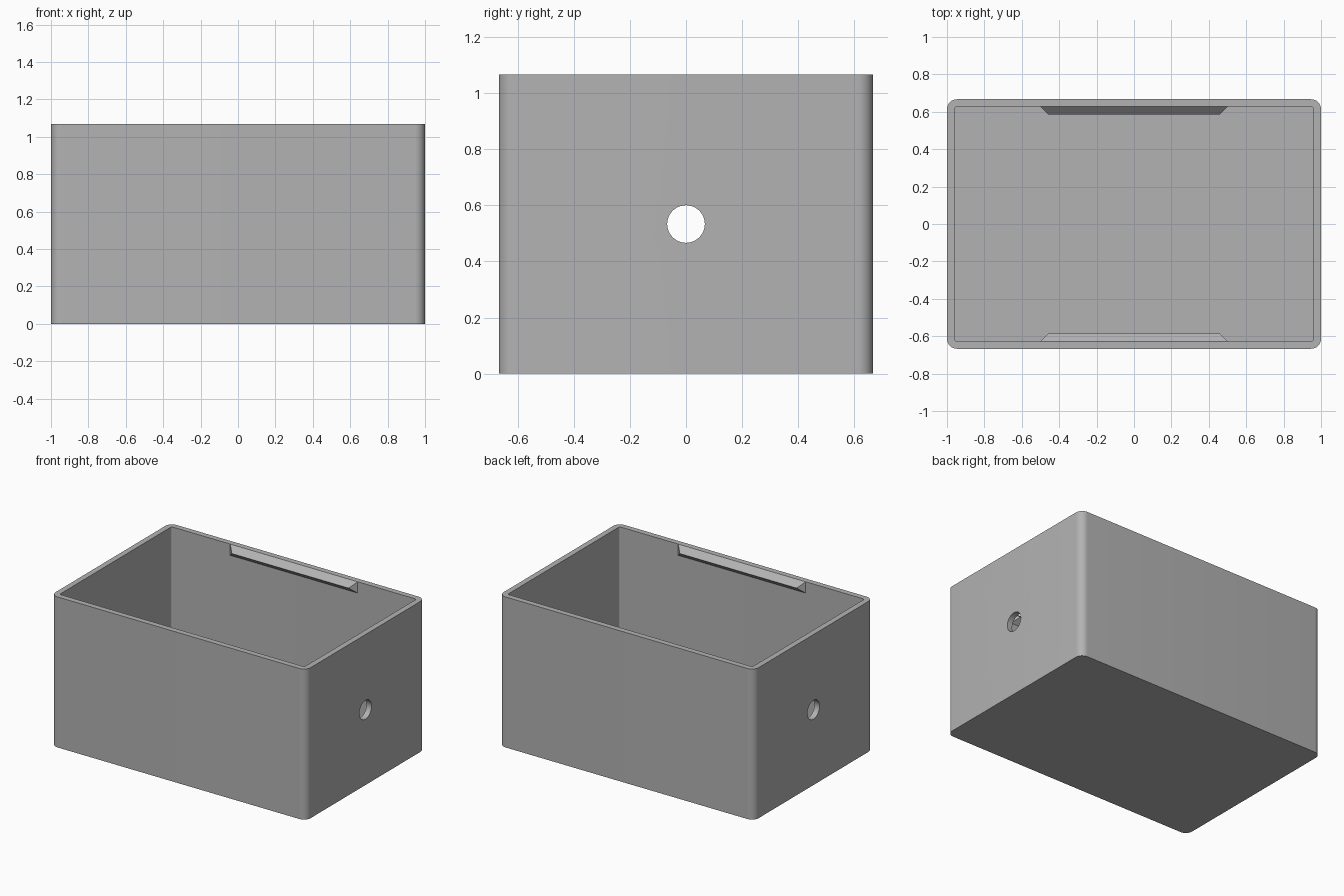
import bpy, bmesh
from math import pi, sin, cos, radians

if "Cube" in bpy.data.objects:
    bpy.data.objects.remove(bpy.data.objects["Cube"], do_unlink=True)

HX, HY, H = 1.0, 0.667, 1.067   # half width, half depth, height
WALL, RADIUS = 0.04, 0.053
HOLE_R = 0.067

grey = bpy.data.materials.new("plain grey")
grey.use_nodes = True
color = (0.45, 0.45, 0.45, 1)
grey.diffuse_color = color
grey.node_tree.nodes["Principled BSDF"].inputs["Base Color"].default_value = color


def make_object(name, bm):
    bmesh.ops.recalc_face_normals(bm, faces=bm.faces)
    mesh = bpy.data.meshes.new(name)
    bm.to_mesh(mesh)
    bm.free()
    mesh.materials.append(grey)
    obj = bpy.data.objects.new(name, mesh)
    bpy.context.collection.objects.link(obj)
    return obj


def rounded_loop(bm, inset, z, steps=10):
    """Ring of vertices around a rounded rectangle."""
    r = RADIUS - inset
    verts = []
    for corner, (sx, sy) in enumerate([(1, 1), (-1, 1), (-1, -1), (1, -1)]):
        for i in range(steps + 1):
            a = (corner + i / steps) * pi / 2
            verts.append(bm.verts.new((sx * (HX - RADIUS) + r * cos(a),
                                       sy * (HY - RADIUS) + r * sin(a), z)))
    return verts


# Open box: outer wall, rim, inner wall and floor
bm = bmesh.new()
rings = [rounded_loop(bm, 0, 0), rounded_loop(bm, 0, H),
         rounded_loop(bm, WALL, H), rounded_loop(bm, WALL, WALL)]
for a, b in zip(rings, rings[1:]):
    for i in range(len(a)):
        j = (i + 1) % len(a)
        bm.faces.new((a[i], a[j], b[j], b[i]))
bm.faces.new(rings[0])
bm.faces.new(rings[-1])
box = make_object("box_body", bm)

# Round cable hole through both end walls
bpy.ops.mesh.primitive_cylinder_add(vertices=48, radius=HOLE_R, depth=3,
                                    location=(0, 0, H / 2), rotation=(0, pi / 2, 0))
cutter = bpy.context.object
cutter.name = "hole_cutter"
cutter.hide_render = True
cutter.data.materials.append(grey)
bpy.ops.object.select_all(action='DESELECT')
box.select_set(True)
bpy.context.view_layer.objects.active = box
cut = box.modifiers.new("holes", 'BOOLEAN')
cut.operation = 'DIFFERENCE'
cut.solver = 'EXACT'
cut.object = cutter
bpy.ops.object.modifier_apply(modifier=cut.name)
bpy.data.objects.remove(cutter, do_unlink=True)
bpy.ops.object.shade_smooth_by_angle(angle=radians(30))

# Snap ridges with tapered ends inside the front and back walls
for name, side in (("front_snap_ridge", -1), ("back_snap_ridge", 1)):
    bm = bmesh.new()
    wall_y, crest_y = side * (HY - WALL), side * (HY - WALL - 0.042)
    ends = [[bm.verts.new((sx * 0.5, wall_y, H)),
             bm.verts.new((sx * 0.458, crest_y, H - 0.04)),
             bm.verts.new((sx * 0.5, wall_y, H - 0.08))] for sx in (-1, 1)]
    for end in ends:
        bm.faces.new(end)
    for i in range(3):
        j = (i + 1) % 3
        bm.faces.new((ends[0][i], ends[0][j], ends[1][j], ends[1][i]))
    make_object(name, bm)
